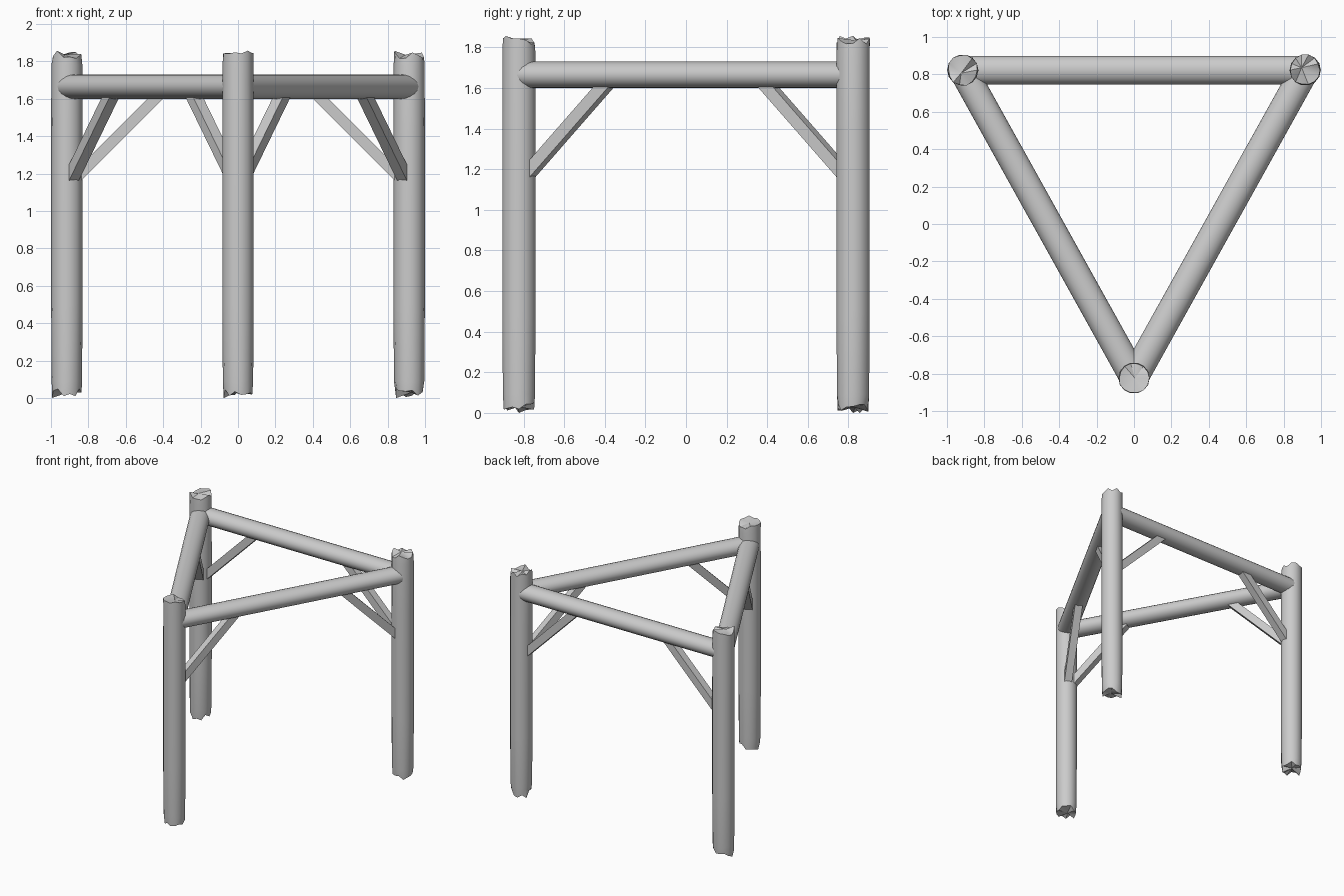
import bpy, bmesh, math, random
from mathutils import Vector, Matrix

if "Cube" in bpy.data.objects:
    bpy.data.objects.remove(bpy.data.objects["Cube"])

wood = bpy.data.materials.new("grey_wood")
wood.diffuse_color = (0.6, 0.6, 0.6, 1)
wood.use_nodes = True
wood.node_tree.nodes["Principled BSDF"].inputs["Base Color"].default_value = wood.diffuse_color

POSTS = {"left": Vector((-0.915, 0.823, 0)),
         "right": Vector((0.915, 0.823, 0)),
         "front": Vector((0, -0.823, 0))}
POST_R, BEAM_Z = 0.084, 1.665


def finish(bm, name):
    bmesh.ops.recalc_face_normals(bm, faces=bm.faces)
    me = bpy.data.meshes.new(name)
    bm.to_mesh(me)
    bm.free()
    me.materials.append(wood)
    ob = bpy.data.objects.new(name, me)
    bpy.context.collection.objects.link(ob)
    bpy.ops.object.select_all(action='DESELECT')
    ob.select_set(True)
    bpy.context.view_layer.objects.active = ob
    bpy.ops.object.shade_smooth_by_angle(angle=math.radians(35))
    return ob


# Posts: round logs with splintered, jagged ends
def post(name, pos, seed):
    rnd = random.Random(seed)
    n = 14
    low = [rnd.uniform(0.005, 0.06) for _ in range(n)]
    high = [rnd.uniform(1.815, 1.85) for _ in range(n)]
    low[rnd.randrange(n)] = 0.0
    high[rnd.randrange(n)] = 1.857
    bm = bmesh.new()
    rings = []
    for level, r in ((low, 0.077), (0.09, 0.081), (0.5, 0.084), (1.4, 0.084),
                     (1.78, 0.083), (high, 0.082)):
        ring = []
        for i in range(n):
            a = 2 * math.pi * i / n
            rim = isinstance(level, list)
            z = level[i] if rim else level
            rr = r + (rnd.uniform(-0.006, 0.003) if rim else 0)
            ring.append(bm.verts.new(pos + Vector((rr * math.cos(a), rr * math.sin(a), z))))
        rings.append(ring)
    for a, b in zip(rings, rings[1:]):
        for i in range(n):
            j = (i + 1) % n
            bm.faces.new((a[i], a[j], b[j], b[i]))
    for ring, z in ((rings[0], 0.03), (rings[-1], 1.835)):
        c = bm.verts.new(pos + Vector((rnd.uniform(-.02, .02), rnd.uniform(-.02, .02), z)))
        for i in range(n):
            bm.faces.new((ring[i], ring[(i + 1) % n], c))
    finish(bm, name)


# Beams: slightly flattened logs running from post axis to post axis
def beam(name, a, b):
    d = b - a
    bm = bmesh.new()
    bmesh.ops.create_cone(bm, cap_ends=True, segments=20, radius1=1, radius2=1, depth=d.length)
    u = d.normalized()
    side = Vector((0, 0, 1)).cross(u)
    rot = Matrix((Vector((0, 0, 1)), side, u)).transposed().to_4x4()
    mid = (a + b) / 2 + Vector((0, 0, BEAM_Z))
    bm.transform(Matrix.Translation(mid) @ rot @ Matrix.Diagonal((0.065, 0.076, 1, 1)))
    finish(bm, name)


# Braces: square struts at 45 degrees, ends buried in post and beam
def brace(name, a, b):
    u = (b - a).normalized()
    side = Vector((0, 0, 1)).cross(u) * 0.03
    profile = ((0.06, 1.145), (0.06, 1.23), (0.465, 1.635), (0.55, 1.635))
    bm = bmesh.new()
    loops = [[bm.verts.new(a + u * s + side * k + Vector((0, 0, z))) for s, z in profile]
             for k in (-1, 1)]
    bm.faces.new(loops[0])
    bm.faces.new(loops[1])
    for i in range(4):
        j = (i + 1) % 4
        bm.faces.new((loops[0][i], loops[0][j], loops[1][j], loops[1][i]))
    finish(bm, name)


for k, (label, p) in enumerate(POSTS.items()):
    post(label + "_post", p, 11 + k)

for a, b in (("left", "right"), ("front", "left"), ("front", "right")):
    beam(f"{a}_{b}_beam", POSTS[a], POSTS[b])
    brace(f"{a}_to_{b}_brace", POSTS[a], POSTS[b])
    brace(f"{b}_to_{a}_brace", POSTS[b], POSTS[a])
